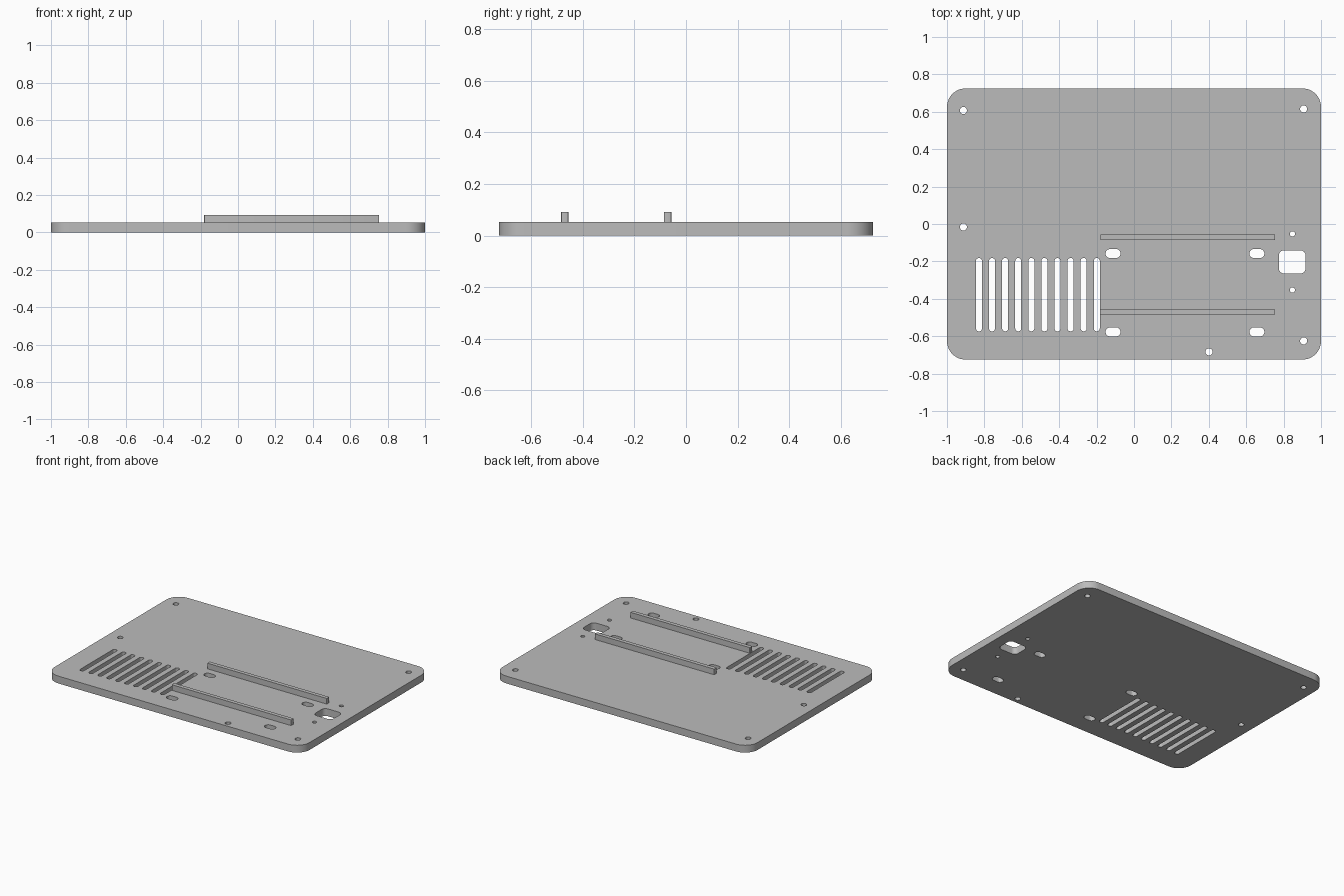
import bpy, bmesh
from math import pi, sin, cos, radians

cube = bpy.data.objects.get("Cube")
if cube:
    bpy.data.objects.remove(cube, do_unlink=True)

grey = bpy.data.materials.new("plain grey")
grey.use_nodes = True
grey.diffuse_color = (0.5, 0.5, 0.5, 1)
grey.node_tree.nodes["Principled BSDF"].inputs["Base Color"].default_value = (0.5, 0.5, 0.5, 1)

PLATE = 0.052
RAIL_TOP = 0.092


def rounded_rect(cx, cy, w, h, r, steps=8):
    """Outline of a rectangle with round corners; r = w/2 = h/2 gives a circle."""
    points = []
    corners = [(1, 1), (-1, 1), (-1, -1), (1, -1)]
    for quarter, (sx, sy) in enumerate(corners):
        for i in range(steps + 1):
            a = (quarter + i / steps) * pi / 2
            points.append((cx + sx * (w / 2 - r) + r * cos(a),
                           cy + sy * (h / 2 - r) + r * sin(a)))
    return points


def circle(cx, cy, r):
    return [(cx + r * cos(i * pi / 16), cy + r * sin(i * pi / 16)) for i in range(32)]


def extrude_outlines(name, outlines, z0, z1):
    """Solid from an outer outline and any number of hole outlines."""
    curve = bpy.data.curves.new(name + "_profile", 'CURVE')
    curve.dimensions = '2D'
    curve.fill_mode = 'BOTH'
    curve.extrude = (z1 - z0) / 2
    for outline in outlines:
        spline = curve.splines.new('POLY')
        spline.points.add(len(outline) - 1)
        for p, (x, y) in zip(spline.points, outline):
            p.co = (x, y, 0, 1)
        spline.use_cyclic_u = True
    helper = bpy.data.objects.new(name + "_profile", curve)
    bpy.context.collection.objects.link(helper)
    bpy.context.view_layer.update()
    mesh = bpy.data.meshes.new_from_object(
        helper.evaluated_get(bpy.context.evaluated_depsgraph_get()))
    bpy.data.objects.remove(helper, do_unlink=True)

    # Weld caps to walls and orient the faces outwards
    bm = bmesh.new()
    bm.from_mesh(mesh)
    bmesh.ops.remove_doubles(bm, verts=bm.verts, dist=0.0002)
    bmesh.ops.translate(bm, verts=bm.verts, vec=(0, 0, (z0 + z1) / 2))
    bmesh.ops.recalc_face_normals(bm, faces=bm.faces)
    bm.to_mesh(mesh)
    bm.free()
    mesh.materials.clear()
    mesh.materials.append(grey)
    obj = bpy.data.objects.new(name, mesh)
    bpy.context.collection.objects.link(obj)
    bpy.ops.object.select_all(action='DESELECT')
    obj.select_set(True)
    bpy.context.view_layer.objects.active = obj
    bpy.ops.object.shade_smooth_by_angle(angle=radians(30))
    return obj


# Base plate outline
outlines = [rounded_rect(0, 0, 2, 1.45, 0.1, 12)]

# Ventilation slots
for i in range(10):
    outlines.append(rounded_rect(-0.829 + 0.07 * i, -0.378, 0.032, 0.392, 0.0155))

# Oblong mounting slots
for x in (-0.112, 0.657):
    for y in (-0.158, -0.577):
        outlines.append(rounded_rect(x, y, 0.08, 0.048, 0.0235))

# Connector opening with its two small screw holes
outlines.append(rounded_rect(0.846, -0.203, 0.144, 0.125, 0.03))
for y in (-0.053, -0.353):
    outlines.append(circle(0.847, y, 0.014))

# Plate screw holes
for x, y in ((-0.912, 0.607), (0.907, 0.615), (-0.912, -0.016),
             (0.907, -0.625), (0.401, -0.684)):
    outlines.append(circle(x, y, 0.019))

extrude_outlines("base_plate", outlines, 0, PLATE)

# Two raised guide rails
for name, y in (("rear_rail", -0.071), ("front_rail", -0.47)):
    extrude_outlines(name, [rounded_rect(0.287, y, 0.936, 0.028, 0.004, 3)],
                     PLATE - 0.002, RAIL_TOP)
